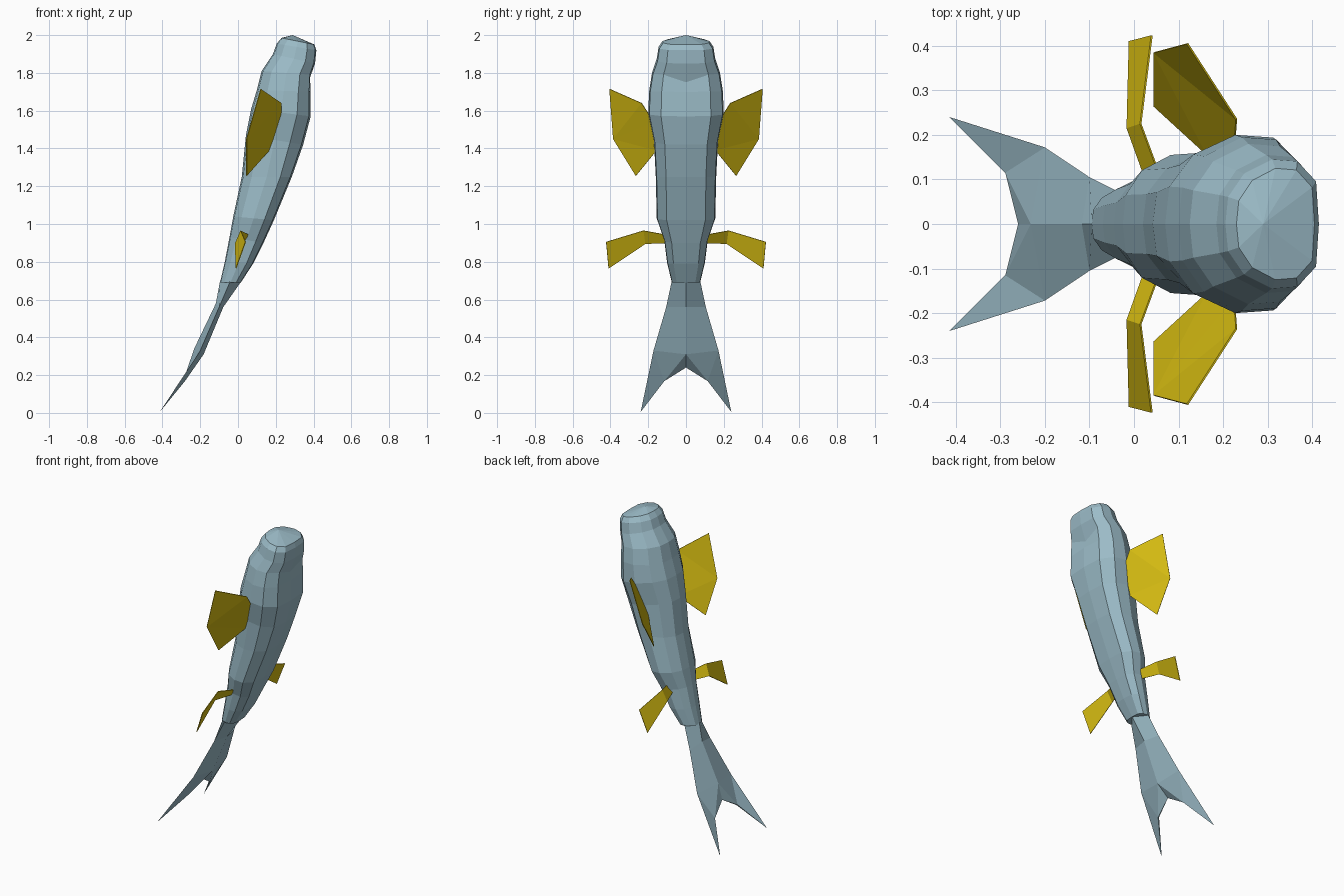
import bpy, bmesh


def material(name, color):
    m = bpy.data.materials.new(name)
    m.diffuse_color = (*color, 1)
    return m


scale_blue = material("pale blue grey", (0.33, 0.50, 0.575))
fin_yellow = material("fin yellow", (0.68, 0.51, 0.006))


def make(name, verts, faces, mat):
    bm = bmesh.new()
    vs = [bm.verts.new(v) for v in verts]
    for f in faces:
        bm.faces.new([vs[i] for i in f])
    bmesh.ops.remove_doubles(bm, verts=bm.verts[:], dist=0.0005)
    bmesh.ops.recalc_face_normals(bm, faces=bm.faces[:])
    me = bpy.data.meshes.new(name)
    bm.to_mesh(me)
    bm.free()
    me.materials.append(mat)
    ob = bpy.data.objects.new(name, me)
    bpy.context.collection.objects.link(ob)
    return ob


def mirror_y(ob):
    mod = ob.modifiers.new("mirror", "MIRROR")
    mod.use_axis = (False, True, False)
    mod.merge_threshold = 0.001


# Body: tilted rings from nose to tail root (back x, back z, belly x, belly z, half width)
rings = [
    (0.23, 1.985, 0.405, 1.95, 0.125),
    (0.205, 1.955, 0.415, 1.92, 0.145),
    (0.185, 1.90, 0.408, 1.85, 0.155),
    (0.125, 1.81, 0.388, 1.79, 0.18),
    (0.10, 1.71, 0.385, 1.70, 0.195),
    (0.07, 1.61, 0.385, 1.57, 0.20),
    (0.042, 1.47, 0.345, 1.42, 0.17),
    (0.02, 1.25, 0.285, 1.25, 0.16),
    (-0.025, 1.04, 0.19, 1.02, 0.155),
    (-0.045, 0.93, 0.135, 0.90, 0.115),
    (-0.07, 0.80, 0.08, 0.79, 0.10),
    (-0.095, 0.69, 0.015, 0.69, 0.075),
]
half = [(0, 0), (0.03, 0.42), (0.2, 0.78), (0.5, 1), (0.77, 0.97), (0.97, 0.66), (1, 0)]
section = half + [(u, -w) for u, w in half[-2:0:-1]]
n = len(section)
verts = [(xa + (xb - xa) * u, hw * w, za + (zb - za) * u)
         for xa, za, xb, zb, hw in rings for u, w in section]
faces = [(r * n + i, r * n + (i + 1) % n, (r + 1) * n + (i + 1) % n, (r + 1) * n + i)
         for r in range(len(rings) - 1) for i in range(n)]
nose = len(verts)
verts.append((0.29, 0, 2.0))
faces += [(i, (i + 1) % n, nose) for i in range(n)]
faces.append(tuple(range((len(rings) - 1) * n, len(rings) * n)))
# pull in the throat below the jaw
verts[3 * n + 6] = (0.372, 0, 1.75)
make("body", verts, faces, scale_blue)

# Tail: half of a diamond-section stalk flaring into a fork, mirrored
tail_verts = [
    (-0.095, 0, 0.70), (-0.04, 0.075, 0.70), (0.02, 0, 0.70),
    (-0.117, 0, 0.58), (-0.10, 0.105, 0.56), (-0.078, 0, 0.56),
    (-0.232, 0, 0.34), (-0.20, 0.172, 0.33), (-0.182, 0, 0.31),
    (-0.26, 0, 0.24), (-0.289, 0.115, 0.172), (-0.281, 0.115, 0.168),
    (-0.414, 0.24, 0.005),
]
tail_faces = [
    (0, 1, 4, 3), (1, 2, 5, 4), (3, 4, 7, 6), (4, 5, 8, 7),
    (6, 10, 9), (6, 7, 10), (7, 12, 10),
    (8, 9, 11), (8, 11, 7), (7, 11, 12),
    (9, 10, 11), (10, 12, 11),
]
mirror_y(make("tail", tail_verts, tail_faces, scale_blue))


# Paired fins: thin plates mirrored across the body
def fin(name, pts, polys):
    ob = make(name, pts, polys, fin_yellow)
    s = ob.modifiers.new("thickness", "SOLIDIFY")
    s.thickness = 0.004
    s.offset = 0
    mirror_y(ob)


fin("chest_fins",
    [(0.23, 0.235, 1.64), (0.12, 0.405, 1.715), (0.045, 0.385, 1.45),
     (0.045, 0.265, 1.255), (0.165, 0.155, 1.39), (0.225, 0.17, 1.54)],
    [(0, 1, 2), (0, 2, 5), (5, 2, 4), (4, 2, 3)])
fin("rear_fins",
    [(0.065, 0.09, 0.94), (0.03, 0.09, 0.90), (-0.015, 0.215, 0.895),
     (0.015, 0.225, 0.965), (0.04, 0.423, 0.905), (-0.01, 0.41, 0.765)],
    [(0, 1, 2, 3), (3, 2, 5, 4)])
